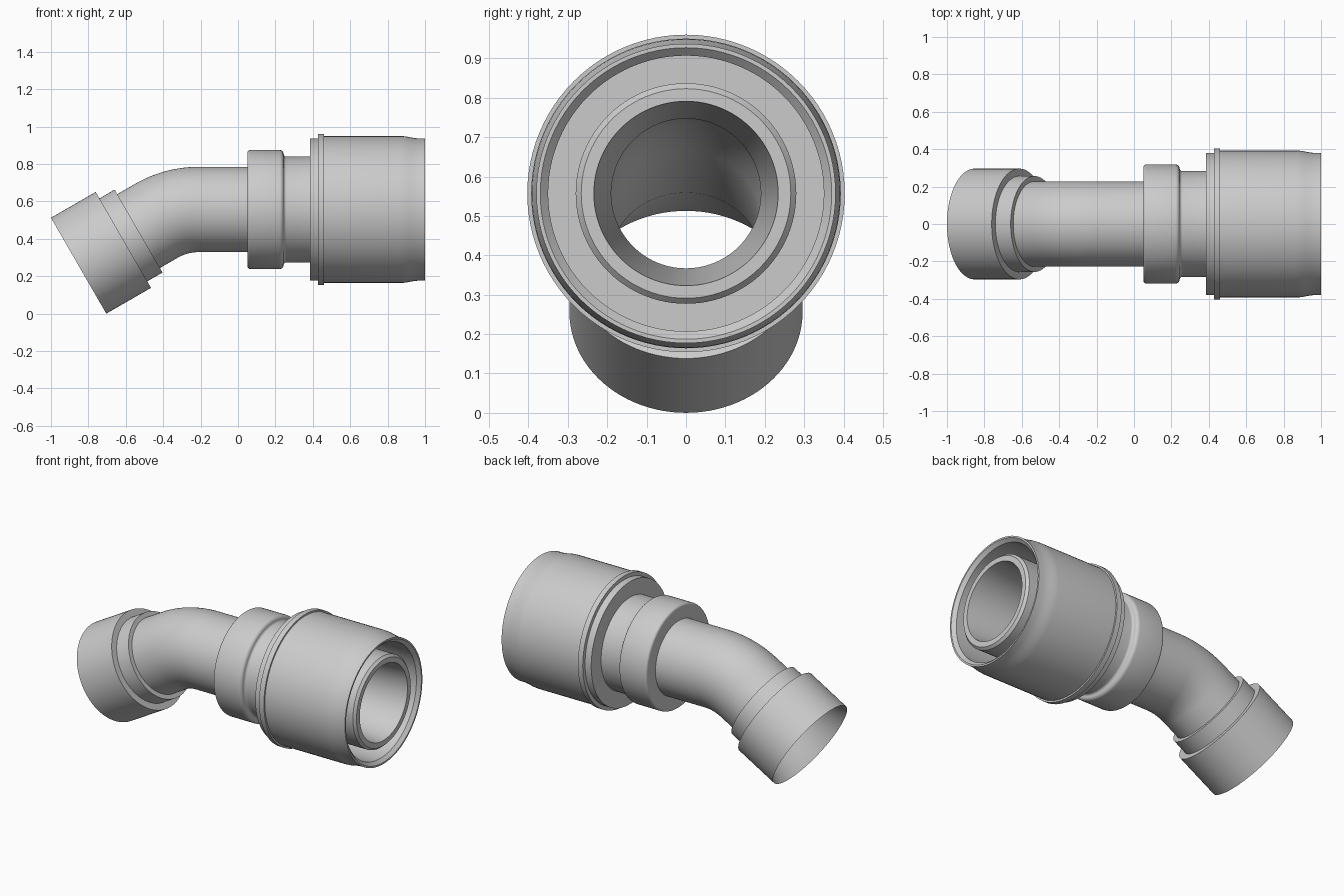
import bpy, bmesh
from math import sin, cos, pi, radians, tan

if "Cube" in bpy.data.objects:
    bpy.data.objects.remove(bpy.data.objects["Cube"])

SEG = 96
AXIS_Z = 0.557            # height of the straight axis
R_BEND, ANG = 0.45, radians(30)
X_BEND = -0.211           # where the straight run meets the bend
ARC = R_BEND * ANG
END = -0.927              # path position of the tail end


def frame(u):
    """Centre (x, z) and tilt of the path at position u (u = x on the straight run)."""
    if u >= X_BEND:
        return u, AXIS_Z, 0.0
    s = X_BEND - u
    a = min(s / R_BEND, ANG)
    x = X_BEND - R_BEND * sin(a)
    z = AXIS_Z - R_BEND * (1 - cos(a))
    extra = max(0, s - ARC)
    return x - extra * cos(a), z - extra * sin(a), a


def sweep(name, profile):
    """Revolve a (position, radius) profile around the bent path."""
    bm = bmesh.new()
    rings = []
    for u, r in profile:
        x, z, a = frame(u)
        rings.append([bm.verts.new((x - r * cos(t) * sin(a), r * sin(t), z + r * cos(t) * cos(a)))
                      for t in (2 * pi * k / SEG for k in range(SEG))])
    for p, q in zip(rings, rings[1:]):
        for k in range(SEG):
            n = (k + 1) % SEG
            bm.faces.new((p[k], q[k], q[n], p[n]))
    me = bpy.data.meshes.new(name)
    bm.to_mesh(me)
    bm.free()
    ob = bpy.data.objects.new(name, me)
    bpy.context.collection.objects.link(ob)
    bpy.ops.object.select_all(action='DESELECT')
    ob.select_set(True)
    bpy.context.view_layer.objects.active = ob
    bpy.ops.object.shade_smooth_by_angle(angle=radians(32))
    return ob


def fillet(cu, cr, rad, a0, a1, n=5):
    """Arc of profile points around (cu, cr), angles in degrees."""
    return [(cu + rad * cos(radians(a0 + (a1 - a0) * i / n)),
             cr + rad * sin(radians(a0 + (a1 - a0) * i / n))) for i in range(n + 1)]


bend = [X_BEND - ARC * (1 - i / 20) for i in range(21)]

# stepped tail socket
sweep("tail_socket", [(END, 0.296), (END + 0.276, 0.296), (END + 0.276, 0.256),
                      (END + 0.37, 0.256), (END + 0.37, 0.228)])

# bent tube
sweep("bent_tube", [(END + 0.37, 0.228)] + [(u, 0.228) for u in bend] + [(0.05, 0.228)])

# rounded collar and neck
sweep("collar", [(0.05, 0.228)] + fillet(0.065, 0.303, 0.015, 180, 90)
      + fillet(0.222, 0.296, 0.022, 90, 0) + fillet(0.259, 0.298, 0.015, 180, 270)
      + [(0.385, 0.283)])

# outer shell with flange, ring and soft taper at the mouth
sweep("outer_shell", [(0.385, 0.283), (0.385, 0.38), (0.427, 0.38), (0.427, 0.403),
                      (0.46, 0.403), (0.46, 0.393), (0.87, 0.393), (0.895, 0.391),
                      (0.92, 0.386), (0.945, 0.382), (0.965, 0.38), (1.0, 0.38),
                      (1.0, 0.37), (0.98, 0.35), (0.6, 0.35), (0.6, 0.28)])

# inner tube standing in the shell
sweep("inner_tube", [(0.6, 0.28), (0.985, 0.28), (1.0, 0.266), (1.0, 0.234)])

# through bore, flared at both ends
sweep("bore", [(1.0, 0.234), (0.5, 0.19)] + [(u, 0.19) for u in reversed(bend)]
      + [(END + 0.276, 0.19), (END, 0.296)])
